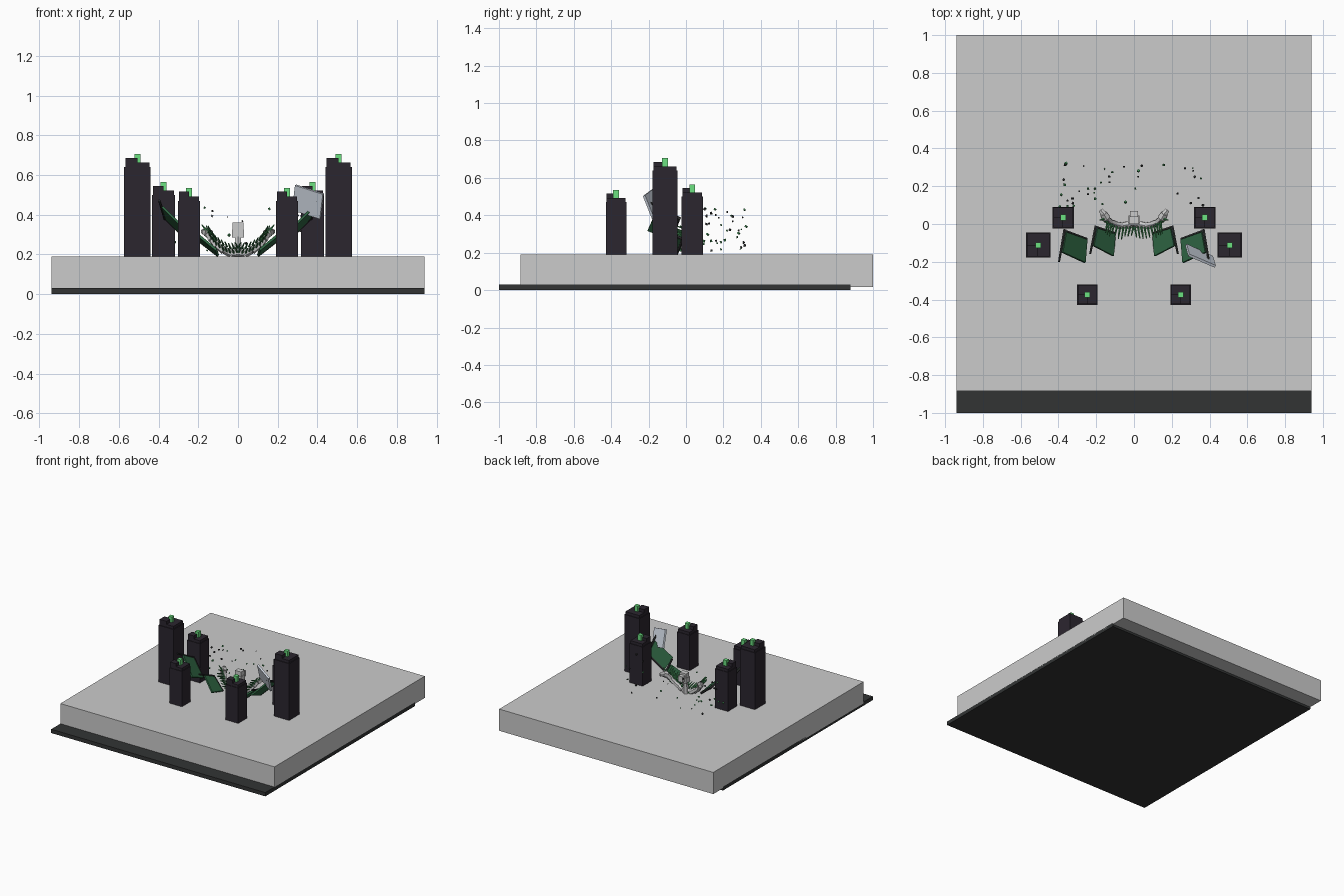
import bpy, bmesh, random
from mathutils import Vector, Matrix

if "Cube" in bpy.data.objects:
    bpy.data.objects.remove(bpy.data.objects["Cube"])

random.seed(4)


def material(name, rgb):
    m = bpy.data.materials.new(name)
    m.diffuse_color = (*rgb, 1)
    m.use_nodes = True
    m.node_tree.nodes["Principled BSDF"].inputs["Base Color"].default_value = m.diffuse_color
    return m


DARK = material("charcoal", (0.032, 0.034, 0.034))
TOWER = material("obsidian", (0.024, 0.019, 0.028))
GLOW = material("bright_green", (0.15, 0.75, 0.22))
MEMBRANE = material("deep_green", (0.028, 0.13, 0.055))
SPIKE = material("spike_green", (0.06, 0.3, 0.1))
PALE = material("pale_steel", (0.62, 0.67, 0.75))


def finish(name, bm, mat=None):
    bmesh.ops.recalc_face_normals(bm, faces=bm.faces)
    me = bpy.data.meshes.new(name)
    bm.to_mesh(me)
    bm.free()
    ob = bpy.data.objects.new(name, me)
    bpy.context.collection.objects.link(ob)
    if mat:
        me.materials.append(mat)
    return ob


def add_box(bm, lo, hi):
    lo, hi = Vector(lo), Vector(hi)
    m = Matrix.Translation((lo + hi) / 2) @ Matrix.Diagonal((*(hi - lo), 1))
    bmesh.ops.create_cube(bm, size=1, matrix=m)


def box(name, lo, hi, mat=None):
    bm = bmesh.new()
    add_box(bm, lo, hi)
    return finish(name, bm, mat)


def add_rod(bm, a, b, r1, r2, sides=6):
    a, b = Vector(a), Vector(b)
    rot = (b - a).to_track_quat('Z', 'Y').to_matrix().to_4x4()
    bmesh.ops.create_cone(bm, cap_ends=True, segments=sides, radius1=r1, radius2=r2,
                          depth=(b - a).length, matrix=Matrix.Translation((a + b) / 2) @ rot)


def mirror(p, s):
    return Vector((p[0] * s, p[1], p[2]))


def panel(name, pts, thick, mat):
    pts = [Vector(p) for p in pts]
    n = (pts[1] - pts[0]).cross(pts[3] - pts[0]).normalized() * thick / 2
    bm = bmesh.new()
    top = [bm.verts.new(p + n) for p in pts]
    low = [bm.verts.new(p - n) for p in pts]
    bm.faces.new(top)
    bm.faces.new(low[::-1])
    for i in range(4):
        j = (i + 1) % 4
        bm.faces.new((top[i], low[i], low[j], top[j]))
    return finish(name, bm, mat)


# Two offset base slabs
box("lower_slab", (-0.94, -1, 0), (0.94, 0.88, 0.03), DARK)
box("upper_slab", (-0.94, -0.885, 0.018), (0.94, 1, 0.19))

# Stepped towers with a glowing core
for x, y, half, h in ((0.507, -0.112, 0.066, 0.64), (0.375, 0.034, 0.057, 0.5), (0.247, -0.374, 0.055, 0.47)):
    for s in (-1, 1):
        cx = x * s
        bm = bmesh.new()
        add_box(bm, (cx - half, y - half, 0.185), (cx + half, y + half, h))
        e = half * 0.92
        for qx, qy, dz in ((-1, -1, 0.046), (1, -1, 0.022), (-1, 1, 0.022), (1, 1, 0.022)):
            add_box(bm, (min(cx, cx + qx * e), min(y, y + qy * e), h - 0.01),
                    (max(cx, cx + qx * e), max(y, y + qy * e), h + dz))
        finish("tower", bm, TOWER)
        box("tower_core", (cx - 0.015, y - 0.015, h), (cx + 0.015, y + 0.015, h + 0.066), GLOW)

# Green wing panels with a rod along the outer edge
OUTER = [(0.36, -0.04, 0.38), (0.25, -0.08, 0.27), (0.26, -0.205, 0.32), (0.38, -0.15, 0.44)]
INNER = [(0.195, -0.02, 0.27), (0.10, -0.05, 0.195), (0.11, -0.17, 0.225), (0.215, -0.115, 0.31)]
for s in (-1, 1):
    for label, quad in (("outer_wing", OUTER), ("inner_wing", INNER)):
        q = [mirror(p, s) for p in quad]
        panel(label, q, 0.012, MEMBRANE)
        bm = bmesh.new()
        d = q[3] - q[0]
        shift = Vector((0.008 * s, 0, 0.005))
        add_rod(bm, q[0] - d * 0.08 + shift, q[3] + d * 0.45 + shift, 0.009, 0.006)
        add_rod(bm, q[0], q[1], 0.009, 0.008)
        finish(label + "_frame", bm, DARK)

# Loose pale panel
panel("pale_panel", [(0.29, -0.165, 0.55), (0.43, -0.225, 0.505),
                     (0.415, -0.175, 0.38), (0.275, -0.11, 0.425)], 0.014, PALE)

# Segmented body curving up to both sides, with spikes
PATH = [(0, -0.005, 0.21), (0.035, -0.005, 0.205), (0.07, -0.01, 0.22), (0.105, 0.0, 0.245),
        (0.13, 0.012, 0.275), (0.147, 0.03, 0.305)]
bm = bmesh.new()
sp = bmesh.new()
for s in (-1, 1):
    pts = [mirror(p, s) for p in PATH]
    for i in range(len(pts) - 1):
        a, b = pts[i], pts[i + 1]
        add_rod(bm, a, b, 0.021, 0.017, 6)
        for k in (0.1, 0.6):
            p = a.lerp(b, k)
            for dz in (0, 0.025):
                ln = 0.05 + 0.025 * random.random()
                add_rod(sp, p + Vector((0, -0.01, dz)),
                        p + Vector((0.01 * s, -ln, dz + 0.025)), 0.006, 0.003, 5)
        # upright fins
        if i > 2:
            add_rod(sp, a, a + Vector((0.03 * s, 0, 0.07)), 0.009, 0.003, 5)
    # side heads
    add_rod(bm, pts[-1], pts[-1] + Vector((0.015 * s, 0.025, 0.012)), 0.026, 0.022, 6)
    add_rod(bm, pts[-1] + Vector((0.01 * s, 0.02, 0.01)),
            pts[-1] + Vector((0.03 * s, 0.045, 0.01)), 0.018, 0.014, 6)
    add_rod(sp, pts[-1], pts[-1] + Vector((0.035 * s, -0.01, 0.045)), 0.009, 0.003, 5)
# central neck and head
add_rod(bm, (0, 0, 0.19), (0, 0.01, 0.29), 0.024, 0.017, 6)
add_box(bm, (-0.03, -0.005, 0.285), (0.03, 0.045, 0.325))
add_box(bm, (-0.027, 0.0, 0.32), (0.027, 0.04, 0.36))
add_box(bm, (-0.02, 0.035, 0.30), (0.02, 0.07, 0.345))
finish("jointed_body", bm)
finish("body_spikes", sp, SPIKE)

# Scattered floating debris
for name, mat in (("green_debris", SPIKE), ("dark_debris", DARK)):
    bm = bmesh.new()
    for i in range(20):
        loc = (random.uniform(-0.4, 0.4), random.uniform(0.08, 0.34), random.uniform(0.21, 0.44))
        r = random.uniform(0.004, 0.008)
        bmesh.ops.create_cube(bm, size=r * 1.4, matrix=Matrix.Translation(loc)
                              @ Matrix.Rotation(random.random() * 3, 4, Vector((1, 1, 0.5))))
    finish(name, bm, mat)
